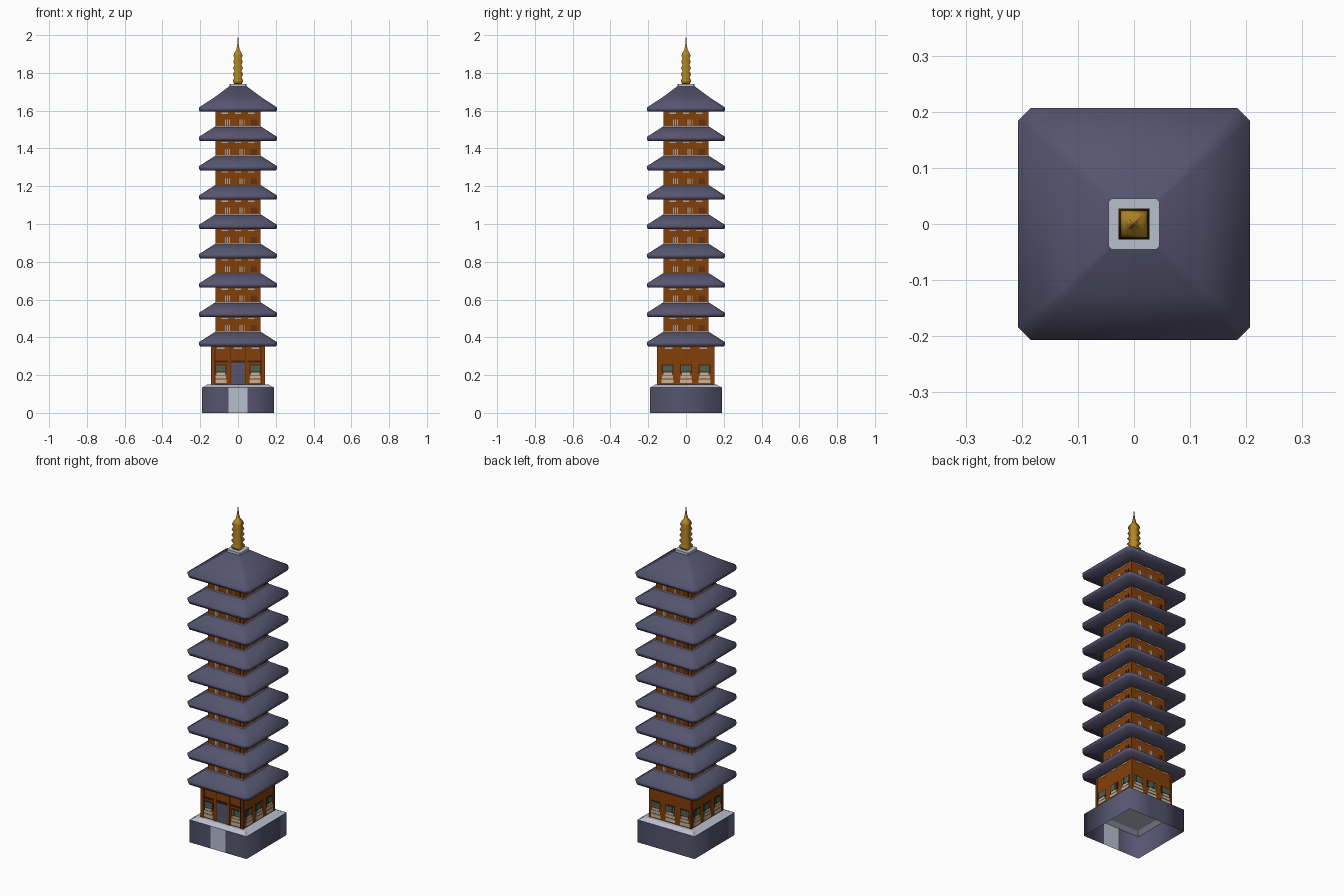
import bpy, bmesh
from math import pi
from mathutils import Matrix, Vector

if "Cube" in bpy.data.objects:
    bpy.data.objects.remove(bpy.data.objects["Cube"])


def material(name, *rgb):
    m = bpy.data.materials.new(name)
    m.use_nodes = True
    m.diffuse_color = (*rgb, 1)
    bsdf = m.node_tree.nodes["Principled BSDF"]
    bsdf.inputs["Base Color"].default_value = (*rgb, 1)
    bsdf.inputs["Roughness"].default_value = 0.8
    return m


SLATE = material("slate", 0.093, 0.089, 0.16)
STONE = material("pale stone", 0.48, 0.52, 0.62)
WOOD = material("red brown wood", 0.23, 0.05, 0.003)
DARK = material("dark timber", 0.055, 0.014, 0.004)
CREAM = material("cream panel", 0.55, 0.47, 0.35)
TEAL = material("teal lattice", 0.05, 0.14, 0.12)
GOLD = material("gold", 0.45, 0.24, 0.018)
GREY = material("grey paint", 0.4, 0.4, 0.4)


def finish(name, bm, mats, smooth=False):
    bmesh.ops.recalc_face_normals(bm, faces=bm.faces)
    for f in bm.faces:
        f.smooth = smooth
    mesh = bpy.data.meshes.new(name)
    bm.to_mesh(mesh)
    bm.free()
    for m in mats:
        mesh.materials.append(m)
    obj = bpy.data.objects.new(name, mesh)
    bpy.context.collection.objects.link(obj)


def loft(bm, rings, cap_bottom=True):
    """Stack square rings (half width, height, corner cut) into a skin."""
    loops = []
    for h, z, cut in rings:
        if cut:
            c = h - cut
            pts = [(c, -h), (h, -c), (h, c), (c, h), (-c, h), (-h, c), (-h, -c), (-c, -h)]
        else:
            pts = [(h, -h), (h, h), (-h, h), (-h, -h)]
        loops.append([bm.verts.new((x, y, z)) for x, y in pts])
    for a, b in zip(loops, loops[1:]):
        for i in range(len(a)):
            j = (i + 1) % len(a)
            bm.faces.new((a[i], a[j], b[j], b[i]))
    bm.faces.new(loops[-1])
    if cap_bottom:
        bm.faces.new(loops[0][::-1])


def lofted(name, rings, mat, smooth=False):
    bm = bmesh.new()
    loft(bm, rings)
    finish(name, bm, [mat], smooth)


class Boxes:
    """Collects boxes of several colours into one part."""

    def __init__(self, name):
        self.name, self.bm, self.mats = name, bmesh.new(), []

    def box(self, centre, size, mat, turn=0.0):
        if mat not in self.mats:
            self.mats.append(mat)
        matrix = (Matrix.Rotation(turn, 4, "Z") @ Matrix.Translation(Vector(centre))
                  @ Matrix.Diagonal((*size, 1)))
        made = bmesh.ops.create_cube(self.bm, size=1, matrix=matrix)
        for f in {f for v in made["verts"] for f in v.link_faces}:
            f.material_index = self.mats.index(mat)

    def plate(self, side, out, u, low, high, width, mat, thick=0.004):
        """A plate on wall number side; u runs along the wall."""
        self.box((u, -out, (low + high) / 2), (width, thick * 2, high - low),
                 mat, side * pi / 2)

    def done(self):
        finish(self.name, self.bm, self.mats)


# Plinth, open underneath, with a pale stair strip on the front
bm = bmesh.new()
loft(bm, [(0.19, 0, 0), (0.19, 0.135, 0)], cap_bottom=False)
bmesh.ops.delete(bm, geom=[f for f in bm.faces if len({round(v.co.z, 3) for v in f.verts}) == 1],
                 context="FACES_ONLY")
for x in (-0.05, 0.05):
    bmesh.ops.bisect_plane(bm, geom=bm.verts[:] + bm.edges[:] + bm.faces[:],
                           plane_co=(x, 0, 0), plane_no=(1, 0, 0))
for f in bm.faces:
    c = f.calc_center_median()
    f.material_index = int(c.y < -0.18 and abs(c.x) < 0.05)
finish("plinth_walls", bm, [SLATE, STONE], smooth=True)

bm = bmesh.new()
loft(bm, [(0.19, 0.135, 0), (0.163, 0.149, 0)], cap_bottom=False)
finish("plinth_top", bm, [STONE])

# Ground floor hall
HX, HY, FLOOR, EAVE = 0.14, 0.148, 0.151, 0.356
hall = Boxes("ground_floor_walls")
hall.box((0, 0, (FLOOR + EAVE) / 2), (HX * 2, HY * 2, EAVE - FLOOR), WOOD)
hall.done()


def window(part, side, out, u, width):
    """Teal lattice window above a stepped cream panel."""
    part.plate(side, out, u, 0.212, 0.256, width, DARK, 0.002)
    part.plate(side, out, u, 0.218, 0.25, width * 0.8, TEAL, 0.003)
    for dx in (-0.2, 0.2):
        part.plate(side, out, u + dx * width, 0.218, 0.25, 0.004, WOOD, 0.004)
    part.plate(side, out, u, 0.158, 0.178, width, CREAM, 0.003)
    part.plate(side, out, u, 0.182, 0.198, width * 0.9, CREAM, 0.003)
    part.plate(side, out, u, 0.2, 0.214, width * 0.7, CREAM, 0.003)


detail = Boxes("ground_floor_windows")
for side in range(4):
    out = HX if side % 2 else HY
    half = HY if side % 2 else HX
    bays = (-0.092, 0.092) if side == 0 else (-0.097, 0, 0.097)
    for u in bays:
        window(detail, side, out, u, 0.064)
    for u in (-0.092, 0, 0.092):
        detail.plate(side, out, u, 0.338, 0.345, 0.04, GREY, 0.002)
    for u in (-half + 0.006, half - 0.006):
        detail.plate(side, out, u, FLOOR, EAVE, 0.012, WOOD, 0.003)
detail.done()

# Front doorway with posts and lintel
door = Boxes("front_doorway")
door.plate(0, HY, 0, FLOOR, 0.264, 0.07, SLATE, 0.002)
door.plate(0, HY, 0, 0.266, 0.278, HX * 2, DARK, 0.003)
for u in (-0.135, -0.045, 0.045, 0.135):
    door.plate(0, HY, u, FLOOR, EAVE, 0.012, WOOD, 0.005)
    door.plate(0, HY, u * 0.9, FLOOR, EAVE, 0.005, DARK, 0.004)
door.done()

# Nine roofs with the eight upper storeys between them
STEP, TIERS, WALL = 0.1553, 9, 0.118
for i in range(TIERS):
    z = 0.352 + i * STEP
    eave = [(0.11, z, 0.01), (0.202, z, 0.023), (0.207, z + 0.012, 0.023),
            (0.207, z + 0.022, 0.023)]
    if i == TIERS - 1:
        lofted("top_roof", eave + [(0.125, z + 0.076, 0.012), (0.048, z + 0.133, 0.004)],
               SLATE, smooth=True)
        break
    lofted(f"roof_{i + 1}", eave + [(0.126, z + 0.074, 0.01), (0.1, z + 0.075, 0.01)],
           SLATE, smooth=True)
    lofted(f"roof_trim_{i + 1}", [(0.122, z + 0.07, 0), (0.122, z + 0.079, 0)], STONE)

    storey = Boxes(f"storey_{i + 2}")
    low, high = z + 0.076, z + STEP + 0.004
    storey.box((0, 0, (low + high) / 2), (WALL * 2, WALL * 2, high - low), WOOD)
    for side in range(4):
        # Painted dashes under the eaves
        for u in (-0.07, 0, 0.07):
            storey.plate(side, WALL, u, high - 0.015, high - 0.009, 0.034, GREY, 0.002)
        # Barred windows: pale bars in the left and middle bays, dark on the right
        for u, mat in ((-0.055, GREY), (0.022, GREY), (0.085, DARK)):
            for k in (-1, 0, 1):
                storey.plate(side, WALL, u + k * 0.011, low + 0.006, low + 0.037, 0.005, mat, 0.002)
    storey.done()

# Stone cap on the top roof
lofted("stone_cap", [(0.043, 1.712, 0.005), (0.045, 1.725, 0.005), (0.045, 1.742, 0.005)], STONE)

# Gilded finial with stacked square bulges and a needle
rings = [(0.02, 1.74, 0)]
for k in range(5):
    z = 1.746 + k * 0.033
    rings += [(0.028 - k * 0.001, z + 0.014, 0), (0.018, z + 0.03, 0)]
rings += [(0.009, 1.922, 0), (0.004, 1.95, 0), (0.0004, 2.0, 0)]
lofted("finial", rings, GOLD, smooth=True)
